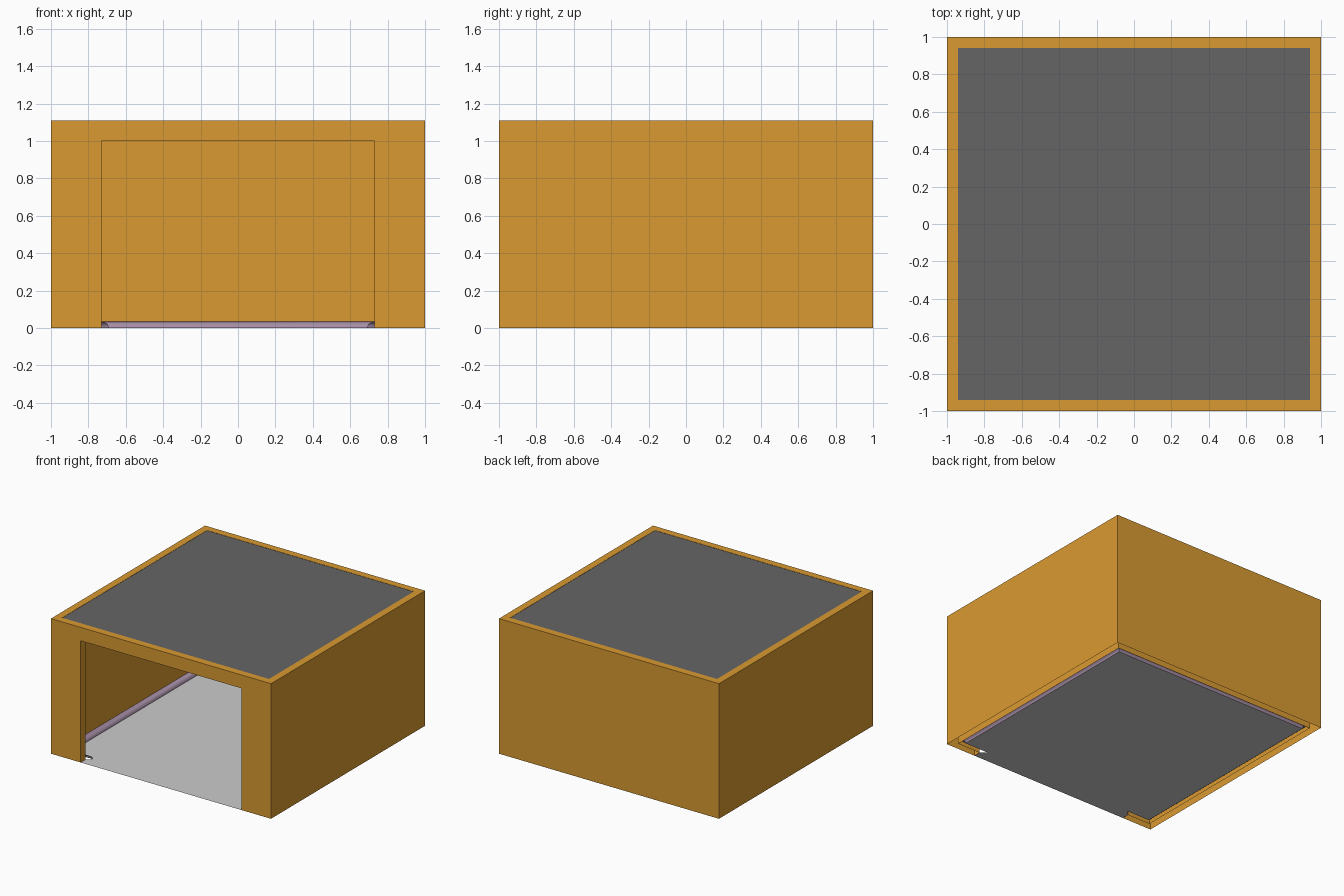
import bpy, bmesh, math
from mathutils import Vector

if "Cube" in bpy.data.objects:
    bpy.data.objects.remove(bpy.data.objects["Cube"])

H = 1.11            # wall height
OUT, INN = 1.0, 0.94  # outer and inner wall faces
DOOR, DOOR_H = 0.73, 1.0
SK_W, SK_H = 0.04, 0.035  # skirting width and height


def material(name, rgb):
    m = bpy.data.materials.new(name)
    m.diffuse_color = (*rgb, 1)
    m.use_nodes = True
    m.node_tree.nodes["Principled BSDF"].inputs["Base Color"].default_value = m.diffuse_color
    return m


def make(name, verts, faces, mat=None):
    me = bpy.data.meshes.new(name)
    me.from_pydata(verts, [], faces)
    ob = bpy.data.objects.new(name, me)
    bpy.context.collection.objects.link(ob)
    if mat:
        me.materials.append(mat)
    return ob


def extrude_plan(name, plan, z0, z1, mat):
    n = len(plan)
    verts = [(x, y, z) for z in (z0, z1) for x, y in plan]
    faces = [list(range(n))[::-1], list(range(n, 2 * n))]
    faces += [(i, (i + 1) % n, (i + 1) % n + n, i + n) for i in range(n)]
    return make(name, verts, faces, mat)


def mirrored(half):
    return half + [(-x, y) for x, y in reversed(half)]


ochre = material("ochre_wall", (0.70, 0.323, 0.032))
mauve = material("mauve_skirting", (0.38, 0.27, 0.38))
dark = material("dark_ceiling", (0.13, 0.13, 0.13))

# Walls: solid outline with the doorway left open, plus the lintel above it
plan = mirrored([(DOOR, -OUT), (OUT, -OUT), (OUT, OUT)])
inner = mirrored([(DOOR, -INN), (INN, -INN), (INN, INN)])
ring = plan + inner[::-1]
walls = extrude_plan("walls", ring, 0, H, ochre)
lintel = extrude_plan("door_lintel", [(-DOOR, -OUT), (DOOR, -OUT), (DOOR, -INN), (-DOOR, -INN)],
                      DOOR_H, H, ochre)

# Join the lintel to the walls so the front reads as one flat face
mod = walls.modifiers.new("join", 'BOOLEAN')
mod.operation = 'UNION'
mod.solver = 'EXACT'
mod.object = lintel
bpy.context.view_layer.objects.active = walls
bpy.ops.object.modifier_apply(modifier="join")
bpy.data.objects.remove(lintel)

# The walls are hollow underneath: open their bottom faces
bm = bmesh.new()
bm.from_mesh(walls.data)
bottom = [f for f in bm.faces if all(v.co.z < 0.001 for v in f.verts)]
bmesh.ops.delete(bm, geom=bottom, context='FACES')
bm.to_mesh(walls.data)
bm.free()

# Skirting: rounded profile swept with mitred corners, ending at the jambs
path = [Vector(p) for p in mirrored([(DOOR, -OUT), (DOOR, -INN), (INN, -INN), (INN, INN)])]
N = 6
profile = [(SK_W * math.sin(a), SK_H * math.cos(a))
           for a in (math.pi / 2 * i / N for i in range(N + 1))]


def left(a, b):
    d = (b - a).normalized()
    return Vector((-d.y, d.x))


verts, faces = [], []
for i in range(1, len(path) - 1):
    n1, n2 = left(path[i - 1], path[i]), left(path[i], path[i + 1])
    miter = (n1 + n2) / (1 + n1.dot(n2))
    for off, z in profile:
        q = path[i] + miter * off
        verts.append((q.x, q.y, z))
for i in range(len(path) - 3):
    for k in range(N):
        a = i * (N + 1) + k
        faces.append((a, a + 1, a + N + 2, a + N + 1))
skirting = make("skirting", verts, faces, mauve)
bpy.context.view_layer.objects.active = skirting
skirting.select_set(True)
bpy.ops.object.shade_smooth_by_angle(angle=math.radians(40))

# Floor: single sheet facing up, running out through the doorway
e = INN - SK_W
floor_plan = mirrored([(DOOR, -OUT), (DOOR, -INN), (DOOR - SK_W, -e), (e, -e), (e, e)])
make("floor", [(x, y, 0) for x, y in floor_plan], [list(range(len(floor_plan)))])

# Ceiling: single dark sheet facing down, level with the wall tops
z = H - 0.002
make("ceiling", [(-INN, -INN, z), (-INN, INN, z), (INN, INN, z), (INN, -INN, z)],
     [(0, 1, 2, 3)], dark)
